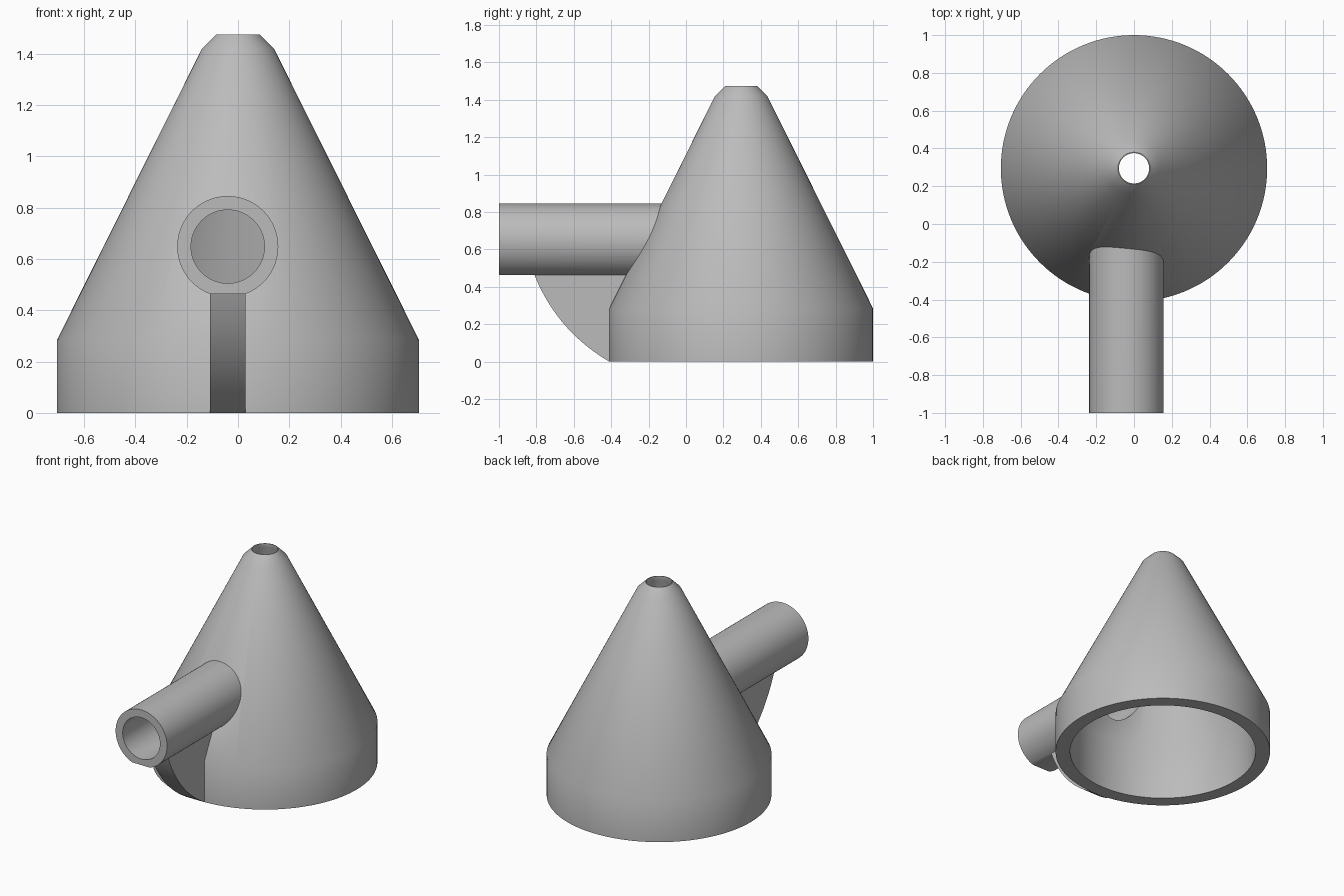
import bpy, bmesh, math
from mathutils import Vector

if "Cube" in bpy.data.objects:
    bpy.data.objects.remove(bpy.data.objects["Cube"], do_unlink=True)

CENTER_Y = 0.295
PIPE_X, PIPE_Z = -0.04, 0.648
FLAT_Z = 0.463

grey = bpy.data.materials.new("plain grey")
grey.use_nodes = True
grey.diffuse_color = (0.5, 0.5, 0.5, 1)
grey.node_tree.nodes["Principled BSDF"].inputs["Base Color"].default_value = (0.5, 0.5, 0.5, 1)


def finish(name, bm):
    bmesh.ops.recalc_face_normals(bm, faces=bm.faces[:])
    mesh = bpy.data.meshes.new(name)
    bm.to_mesh(mesh)
    bm.free()
    mesh.materials.append(grey)
    ob = bpy.data.objects.new(name, mesh)
    bpy.context.collection.objects.link(ob)
    return ob


def lathe(name, profile, sides=128):
    """Closed solid turned about the upright axis, capped at both ends."""
    bm = bmesh.new()
    rings = []
    for r, z in profile:
        rings.append([bm.verts.new((r * math.cos(t), CENTER_Y + r * math.sin(t), z))
                      for t in (math.tau * i / sides for i in range(sides))])
    for low, high in zip(rings, rings[1:]):
        for i in range(sides):
            j = (i + 1) % sides
            bm.faces.new((low[i], low[j], high[j], high[i]))
    bm.faces.new(rings[0])
    bm.faces.new(rings[-1])
    return finish(name, bm)


def prism(name, outline, offset):
    """Solid made by sweeping a flat outline along an offset."""
    bm = bmesh.new()
    face = bm.faces.new([bm.verts.new(p) for p in outline])
    swept = bmesh.ops.extrude_face_region(bm, geom=[face], use_keep_orig=True)
    moved = [v for v in swept["geom"] if isinstance(v, bmesh.types.BMVert)]
    bmesh.ops.translate(bm, verts=moved, vec=Vector(offset))
    return finish(name, bm)


def circle(radius, y, floor=-1, sides=72):
    points = []
    for i in range(sides):
        t = math.tau * i / sides
        z = PIPE_Z + radius * math.sin(t)
        if z > floor:
            points.append((PIPE_X + radius * math.cos(t), y, z))
        elif math.cos(t) < 0 and points[-1][2] > floor:
            # flat underside: the two chord ends
            half = math.sqrt(radius ** 2 - (PIPE_Z - floor) ** 2)
            points += [(PIPE_X - half, y, floor), (PIPE_X + half, y, floor)]
    return points


# Conical hood with a short straight base
hood = lathe("hood", [(0.705, 0), (0.705, 0.285), (0.14, 1.42), (0.085, 1.475)])

# Side pipe with a flattened underside
pipe = prism("side_pipe", circle(0.197, -1, FLAT_Z), (0, 1.1, 0))

# Curved support rib under the pipe
start, bend, end = Vector((-0.81, FLAT_Z)), Vector((-0.69, 0.165)), Vector((-0.41, 0))
curve = [start * (1 - t) ** 2 + bend * 2 * t * (1 - t) + end * t * t
         for t in (i / 20 for i in range(21))]
side = [(-0.11, p.x, p.y) for p in curve]
side += [(-0.11, -0.25, 0), (-0.11, -0.25, FLAT_Z + 0.02), (-0.11, -0.805, FLAT_Z + 0.02)]
rib = prism("support_rib", side, (0.14, 0, 0))

# Hollow inside of the hood and bore of the pipe
cavity = lathe("hood_cavity", [(0.61, -0.1), (0.61, 0.39), (0.08, 1.45), (0.08, 1.6)])
bore = prism("pipe_bore", circle(0.143, -1.1), (0, 1.2, 0))

# Join the solids, then hollow them out
for tool, action in ((pipe, "UNION"), (rib, "UNION"),
                     (cavity, "DIFFERENCE"), (bore, "DIFFERENCE")):
    mod = hood.modifiers.new(tool.name, "BOOLEAN")
    mod.object = tool
    mod.operation = action
    mod.solver = "EXACT"
graph = bpy.context.evaluated_depsgraph_get()
result = bpy.data.meshes.new_from_object(hood.evaluated_get(graph))
hood.modifiers.clear()
hood.data = result
for tool in (pipe, rib, cavity, bore):
    bpy.data.objects.remove(tool, do_unlink=True)
hood.name = "hood_with_side_pipe"

# Smooth walls with crisp rims
bpy.ops.object.select_all(action="DESELECT")
hood.select_set(True)
bpy.context.view_layer.objects.active = hood
bpy.ops.object.shade_smooth_by_angle(angle=math.radians(30))
